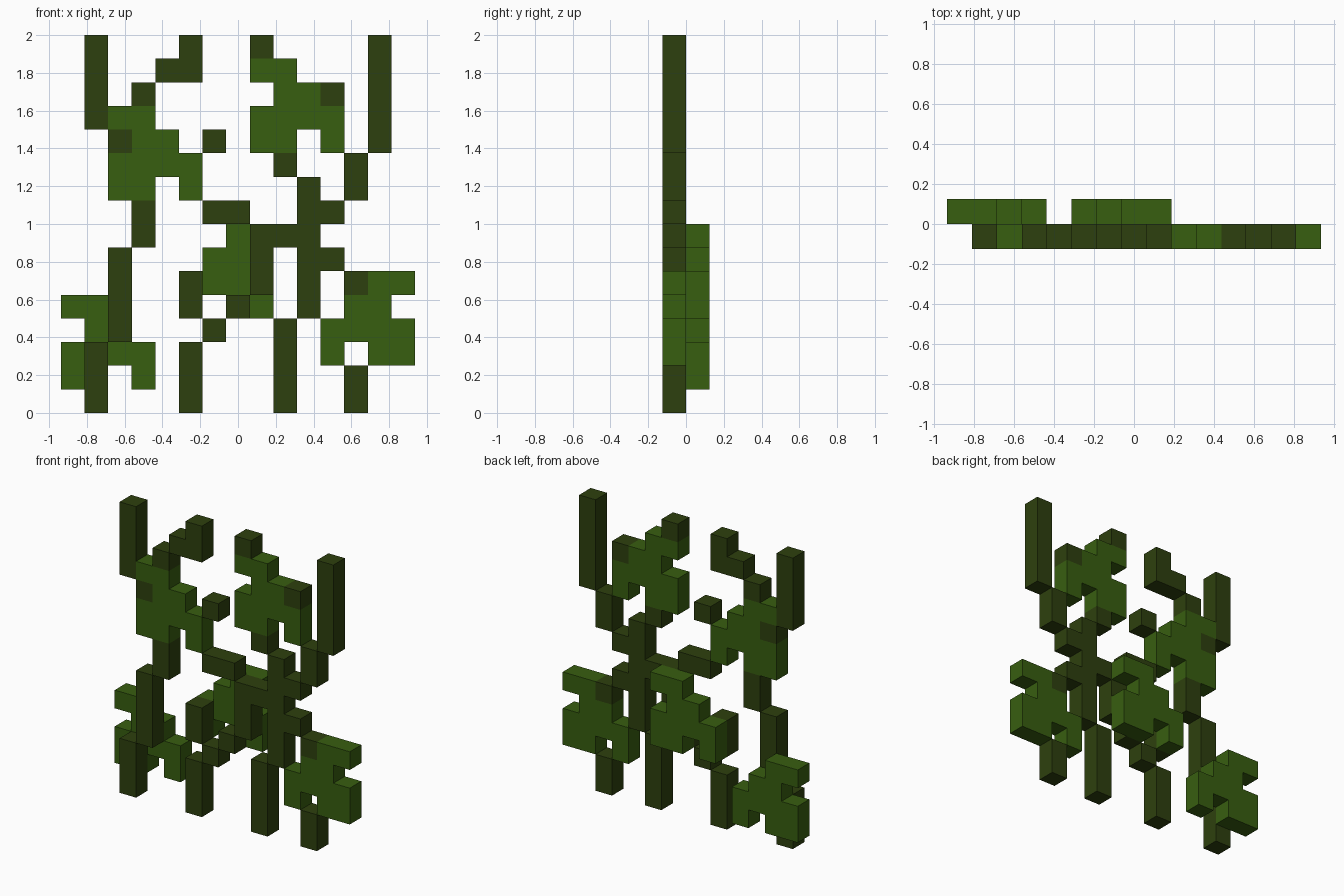
import bpy
import bmesh
from mathutils import Vector

cube = bpy.data.objects.get("Cube")
if cube:
    bpy.data.objects.remove(cube, do_unlink=True)

CELL = 0.125           # size of one block
LEFT_EDGE = -7.5       # first column, in blocks


def make_material(name, color):
    mat = bpy.data.materials.new(name)
    mat.use_nodes = True
    mat.diffuse_color = color
    bsdf = mat.node_tree.nodes["Principled BSDF"]
    bsdf.inputs["Base Color"].default_value = color
    bsdf.inputs["Roughness"].default_value = 0.9
    return mat


stem_green = make_material("dark stem green", (0.027, 0.051, 0.0044, 1))
leaf_green = make_material("leaf green", (0.039, 0.112, 0.005, 1))


def build_blocks(name, cells, layer, mat):
    """One-block-thick slab from (column, row) cells, outer faces only."""
    bm = bmesh.new()
    verts = {}

    def vert(col, depth, row):
        key = (col, depth, row)
        if key not in verts:
            verts[key] = bm.verts.new(Vector((col + LEFT_EDGE, depth, row)) * CELL)
        return verts[key]

    front, back = layer, layer + 1
    for c, r in cells:
        ring = [(c, r), (c + 1, r), (c + 1, r + 1), (c, r + 1)]
        bm.faces.new([vert(x, front, z) for x, z in ring])
        bm.faces.new([vert(x, back, z) for x, z in reversed(ring)])
        # Side walls only where there is no neighbouring block
        neighbours = [(c, r - 1), (c + 1, r), (c, r + 1), (c - 1, r)]
        for i, near in enumerate(neighbours):
            if near not in cells:
                (ax, az), (bx, bz) = ring[i], ring[(i + 1) % 4]
                bm.faces.new([vert(bx, front, bz), vert(ax, front, az),
                              vert(ax, back, az), vert(bx, back, bz)])
    bmesh.ops.recalc_face_normals(bm, faces=bm.faces)
    mesh = bpy.data.meshes.new(name)
    bm.to_mesh(mesh)
    bm.free()
    mesh.materials.append(mat)
    obj = bpy.data.objects.new(name, mesh)
    bpy.context.collection.objects.link(obj)
    return obj


def vine(name, *runs):
    """Stem on the front layer from runs of (column, row, width, height)."""
    cells = {(c + i, r + j) for c, r, w, h in runs
             for i in range(w) for j in range(h)}
    build_blocks(name, cells, -1, stem_green)


LEAF = ["XX..",
        ".XX.",
        "XXXX",
        "XX.X"]


def leaf_cluster(name, col, row, layer, mirrored=False):
    cells = set()
    for j, line in enumerate(reversed(LEAF)):
        for i, mark in enumerate(reversed(line) if mirrored else line):
            if mark == "X":
                cells.add((col + i, row + j))
    return cells, name, layer


def add_leaf(name, col, row, layer, mirrored=False, knot=None):
    cells, name, layer = leaf_cluster(name, col, row, layer, mirrored)
    cells.discard(knot)          # the stem shows through here
    build_blocks(name, cells, layer, leaf_green)


# Hanging stems at the top
vine("upper_right_stem", (1, 12, 1, 4), (2, 11, 1, 1))
vine("upper_right_branch", (5, 14, 1, 2), (4, 14, 1, 1), (3, 13, 1, 1))
vine("upper_middle_stem", (8, 15, 1, 1))
vine("upper_left_stem", (13, 11, 1, 5), (12, 9, 1, 2))
vine("upper_left_knot", (11, 13, 1, 1), (9, 10, 1, 1))

# Middle stems
vine("right_stem", (3, 7, 1, 2), (2, 3, 1, 4), (1, 0, 1, 3))
vine("loose_block", (6, 11, 1, 1))
vine("centre_branch", (6, 8, 2, 1), (8, 5, 1, 3), (9, 7, 1, 1), (7, 4, 1, 1))
vine("centre_left_stem", (10, 4, 1, 6), (11, 8, 1, 1), (11, 6, 1, 1))

# Lower stems reaching the ground
vine("lower_middle_stem", (5, 4, 1, 2), (6, 3, 1, 1), (5, 0, 1, 3))
vine("lower_centre_stem", (9, 0, 1, 4))
vine("lower_left_stem", (12, 0, 1, 2), (12, 5, 1, 1))

# Leaf clusters: three in the front layer, two behind
add_leaf("upper_right_leaves", 2, 9, -1, knot=(2, 11))
add_leaf("upper_left_leaves", 8, 11, -1)
add_leaf("lower_left_leaves", 11, 2, -1, mirrored=True)
add_leaf("lower_right_leaves", 0, 1, 0)
add_leaf("centre_leaves", 5, 4, 0, mirrored=True)
